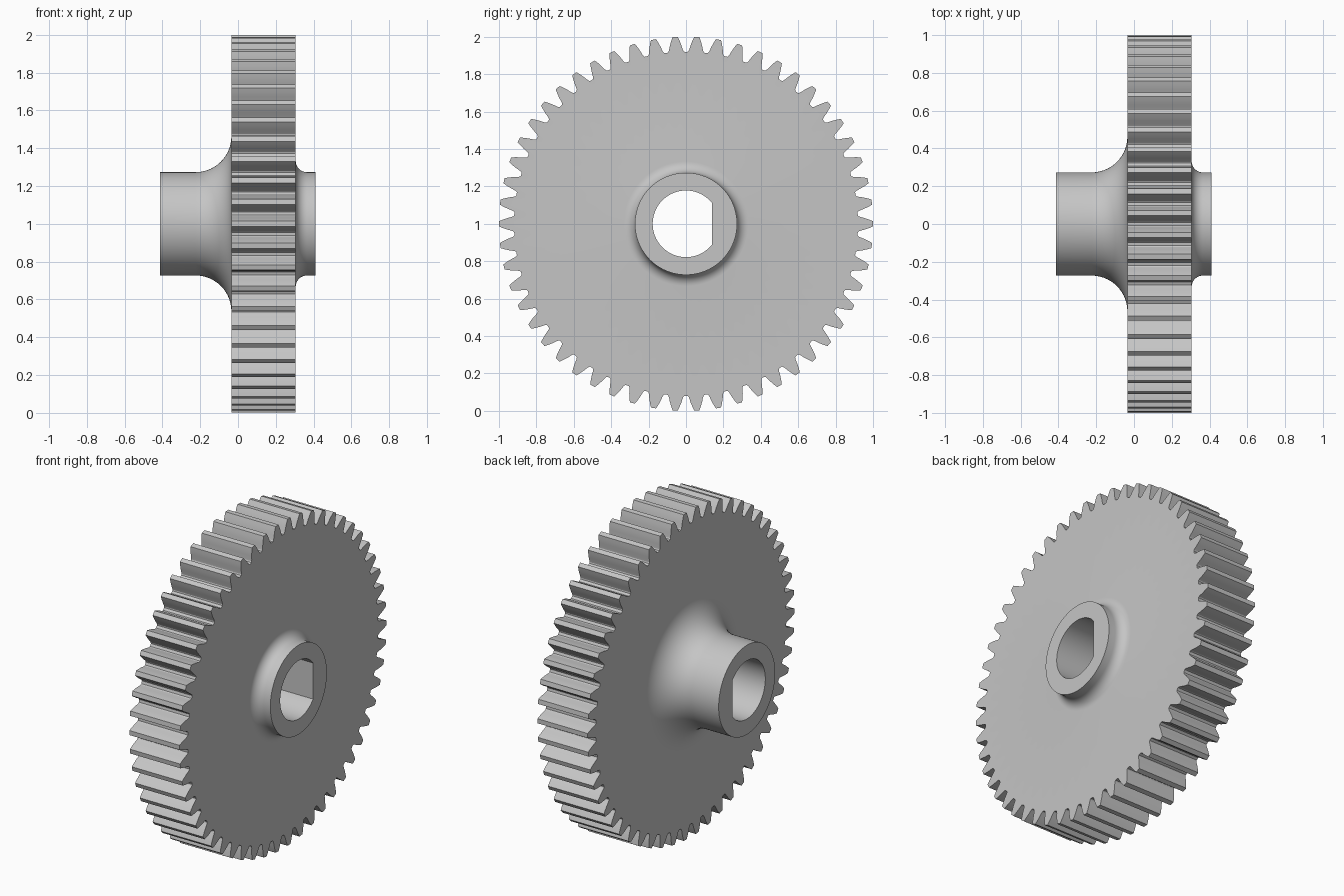
import bpy, bmesh
from math import pi, cos, sin, tan, acos, radians

cube = bpy.data.objects.get("Cube")
if cube:
    bpy.data.objects.remove(cube, do_unlink=True)

TEETH = 54
TIP = 1.0
MODULE = 2 * TIP / (TEETH + 2)
PITCH_R = MODULE * TEETH / 2
ROOT = PITCH_R - 1.25 * MODULE
BASE_R = PITCH_R * cos(radians(20))
STEPS = TEETH * 12                 # points in every ring
HUB, BORE = 0.273, 0.178
FACE_L, FACE_R = -0.035, 0.305     # the two wheel faces
END_L, END_R = -0.412, 0.41        # the two hub ends


def involute(r):
    a = acos(BASE_R / r)
    return tan(a) - a


def half_tooth(r):
    """Half the angular width of a tooth at radius r."""
    return pi / (2 * TEETH) + involute(PITCH_R) - involute(r)


def polar(r, a):
    return r * cos(a), r * sin(a)


# Tooth outline: involute flank, then a small fillet into the root
flank = [(r, half_tooth(r)) for r in (TIP, 0.98, 0.955, 0.935)]
flank += [(ROOT + 0.005, half_tooth(ROOT) + 0.001), (ROOT, half_tooth(ROOT) + 0.007)]
tooth = [(r, -a) for r, a in reversed(flank)] + flank
teeth_ring = [polar(r, a + 2 * pi * t / TEETH) for t in range(TEETH) for r, a in tooth]

# Ring angles line up with the first point of the tooth outline
STEP = 2 * pi / STEPS
angles = [(i - 6) * STEP for i in range(STEPS)]


def circle(r):
    return [polar(r, a) for a in angles]


# Bore with one flat side, its corners on ring points
FLAT = BORE * cos(69 * STEP)
bore_ring = [polar(min(BORE, FLAT / cos(a)) if cos(a) > 0.1 else BORE, a) for a in angles]


def hub_side(face, end, fillet, direction, count):
    """Rings from the wheel face along the fillet to the hub end."""
    rings = []
    for k in range(count + 1):
        a = pi / 2 * k / count
        x = face + direction * fillet * (1 - cos(a))
        rings.append((x, circle(HUB + fillet * (1 - sin(a)))))
    return rings + [(end, circle(HUB))]


# Closed loft: teeth, right hub, bore, left hub, back to the teeth
right = hub_side(FACE_R, END_R, 0.06, 1, 8)
left = hub_side(FACE_L, END_L, 0.19, -1, 14)
sections = [(FACE_L, teeth_ring), (FACE_R, teeth_ring)] + right
sections += [(END_R, bore_ring), (END_L, bore_ring)] + left[::-1]

bm = bmesh.new()
# The fillet starts tangent to the wheel face
loops = [[bm.verts.new((x, y, z + TIP)) for y, z in ring] for x, ring in sections]
for n, a in enumerate(loops):
    b = loops[(n + 1) % len(loops)]
    for i in range(STEPS):
        j = (i + 1) % STEPS
        bm.faces.new((a[i], a[j], b[j], b[i]))
bmesh.ops.recalc_face_normals(bm, faces=bm.faces)
mesh = bpy.data.meshes.new("spur_gear")
bm.to_mesh(mesh)
bm.free()

gear = bpy.data.objects.new("spur_gear", mesh)
bpy.context.collection.objects.link(gear)

# Plain grey metal
grey = bpy.data.materials.new("light_grey")
grey.use_nodes = True
grey.diffuse_color = (0.56, 0.56, 0.56, 1)
grey.node_tree.nodes["Principled BSDF"].inputs["Base Color"].default_value = grey.diffuse_color
mesh.materials.append(grey)

bpy.ops.object.select_all(action="DESELECT")
gear.select_set(True)
bpy.context.view_layer.objects.active = gear
bpy.ops.object.shade_smooth_by_angle(angle=radians(25))
